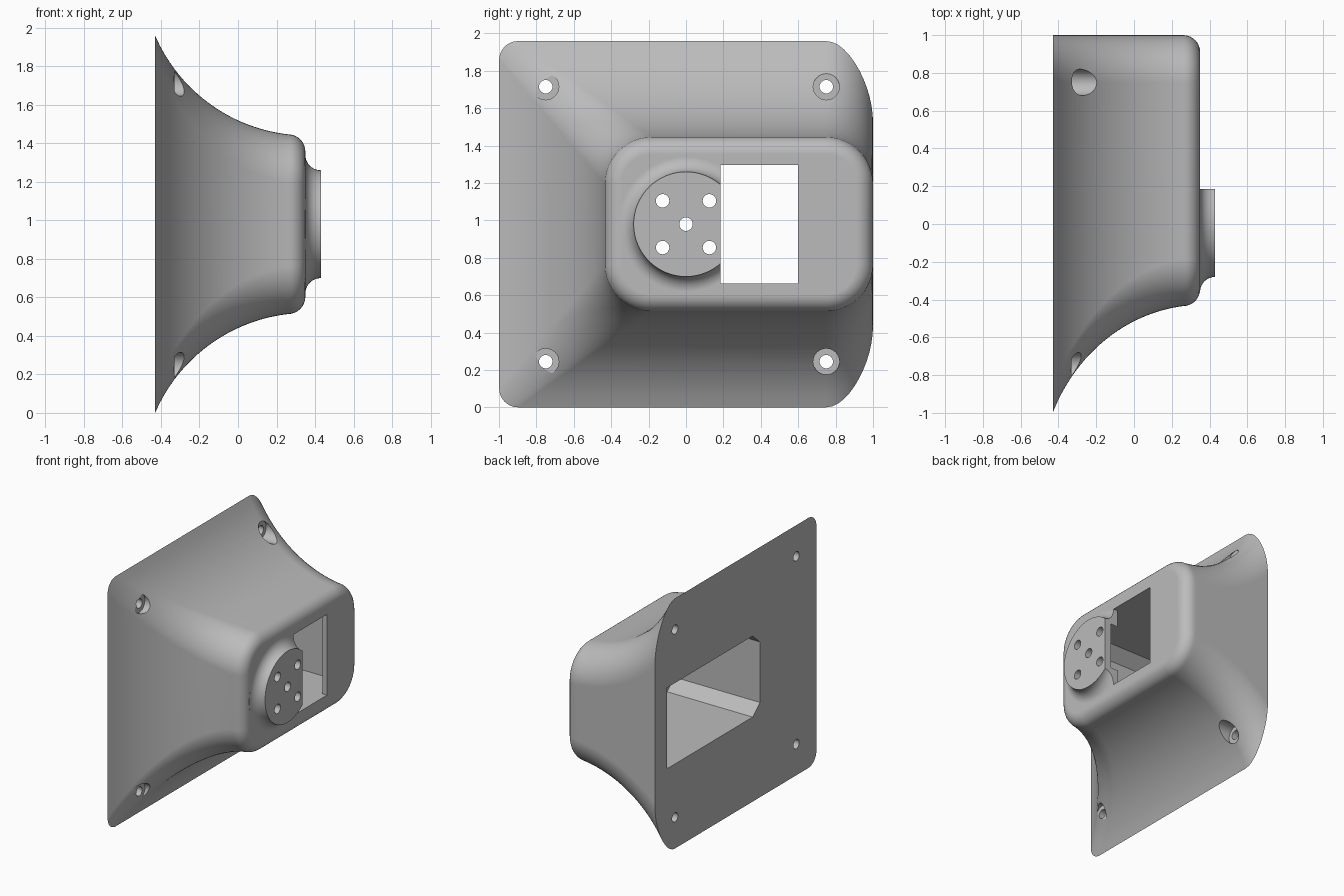
import bpy, bmesh
from math import sin, cos, pi, sqrt, radians

if "Cube" in bpy.data.objects:
    bpy.data.objects.remove(bpy.data.objects["Cube"])

MID = 0.98                       # height of the mirror plane
BACK, FACE, TIP = -0.43, 0.35, 0.43
EDGE = 0.09                      # rounding of the front face
SIDE = 0.25                      # rounding along the flat side

grey = bpy.data.materials.new("plain grey")
grey.use_nodes = True
grey.diffuse_color = (0.5, 0.5, 0.5, 1)
grey.node_tree.nodes["Principled BSDF"].inputs["Base Color"].default_value = (0.5, 0.5, 0.5, 1)


def loft(name, rings):
    """Closed solid through rings given as (x, [(y, z offset), ...])."""
    bm = bmesh.new()
    loops = [[bm.verts.new((x, y, MID + z)) for y, z in pts] for x, pts in rings]
    for a, b in zip(loops, loops[1:]):
        for i in range(len(a)):
            j = (i + 1) % len(a)
            bm.faces.new((a[i], a[j], b[j], b[i]))
    bm.faces.new(loops[0])
    bm.faces.new(loops[-1])
    bmesh.ops.recalc_face_normals(bm, faces=bm.faces)
    mesh = bpy.data.meshes.new(name)
    bm.to_mesh(mesh)
    bm.free()
    mesh.materials.append(grey)
    ob = bpy.data.objects.new(name, mesh)
    bpy.context.collection.objects.link(ob)
    return ob


def circle(y, z, r, n=32):
    return [(y + r * cos(2 * pi * i / n), z + r * sin(2 * pi * i / n)) for i in range(n)]


def box(y0, y1, half):
    return [(y0, -half), (y1, -half), (y1, half), (y0, half)]


def combine(target, tool, operation):
    mod = target.modifiers.new(tool.name, 'BOOLEAN')
    mod.operation, mod.solver, mod.object = operation, 'EXACT', tool
    bpy.ops.object.select_all(action='DESELECT')
    target.select_set(True)
    bpy.context.view_layer.objects.active = target
    bpy.ops.object.modifier_apply(modifier=mod.name)
    bpy.data.objects.remove(tool)


def flare(x, depth):
    """Half height of the flared wall, offset inwards by depth."""
    return 1.321 - sqrt((0.86 + depth) ** 2 - (x - 0.359) ** 2)


def section(x, inset=0.0, n=12):
    """Upper half of the outline, then its mirror image."""
    outer, h = flare(x, 0), flare(x, inset)
    t = (outer - 0.467) / 0.513
    left = -0.435 - 0.565 * t + inset
    r = 0.25 - 0.15 * t - inset
    half = []
    for i in range(n + 1):
        a = pi / 2 * i / n
        reach = SIDE - inset
        half.append((1 - SIDE + reach * cos(a), flare(x, SIDE - reach * sin(a))))
    for i in range(n + 1):
        a = pi / 2 * (1 + i / n)
        half.append((left + r + r * cos(a), h - r + r * sin(a)))
    return half + [(y, -z) for y, z in reversed(half)]


# Flared housing with a rounded front edge
start = FACE - EDGE
rings = []
for i in range(29):
    x = BACK + (start - BACK) * i / 28
    rings.append((x, section(x)))
for i in range(1, 9):
    a = pi / 2 * i / 8
    rings.append((start + EDGE * sin(a), section(start, EDGE * (1 - cos(a)))))
housing = loft("flared_housing", rings)

# Round boss with a concave foot
rings = [(FACE - 0.02, circle(0, 0, 0.36, 64))]
for i in range(11):
    a = pi / 2 * i / 10
    rings.append((TIP - 0.08 * cos(a), circle(0, 0, 0.36 - 0.08 * sin(a), 64)))
combine(housing, loft("boss", rings), 'UNION')

# Cavity open at the back, chamfered at one end
H = 0.317
cavity = [(0.85, -H), (0.85, H), (-0.21, H), (-0.3, H - 0.08), (-0.3, -H + 0.08), (-0.21, -H)]
combine(housing, loft("cavity", [(-0.6, cavity), (0.31, cavity)]), 'DIFFERENCE')

# Recess behind the boss and window through the front wall
ring = circle(0, 0, 0.26, 48)
combine(housing, loft("recess", [(0.25, ring), (0.375, ring)]), 'DIFFERENCE')
window = box(0.185, 0.6, H - 0.001)
combine(housing, loft("window", [(0.2, window), (0.6, window)]), 'DIFFERENCE')

# Holes in the boss
for y, z in [(0, 0)] + [(sy * 0.125, sz * 0.125) for sy in (-1, 1) for sz in (-1, 1)]:
    ring = circle(y, z, 0.036, 24)
    combine(housing, loft("boss_hole", [(0.2, ring), (0.6, ring)]), 'DIFFERENCE')

# Counterbored mounting holes in the corners
for sy in (-1, 1):
    for sz in (-1, 1):
        wide, thin = (circle(sy * 0.75, sz * 0.735, r) for r in (0.07, 0.036))
        combine(housing, loft("counterbore", [(-0.33, wide), (0.3, wide)]), 'DIFFERENCE')
        combine(housing, loft("screw_hole", [(-0.6, thin), (0.2, thin)]), 'DIFFERENCE')

# Smooth curves, crisp edges
bpy.ops.object.select_all(action='DESELECT')
housing.select_set(True)
bpy.context.view_layer.objects.active = housing
bpy.ops.object.shade_smooth_by_angle(angle=radians(30))
weighted = housing.modifiers.new("weighted_normals", 'WEIGHTED_NORMAL')
weighted.keep_sharp = True
